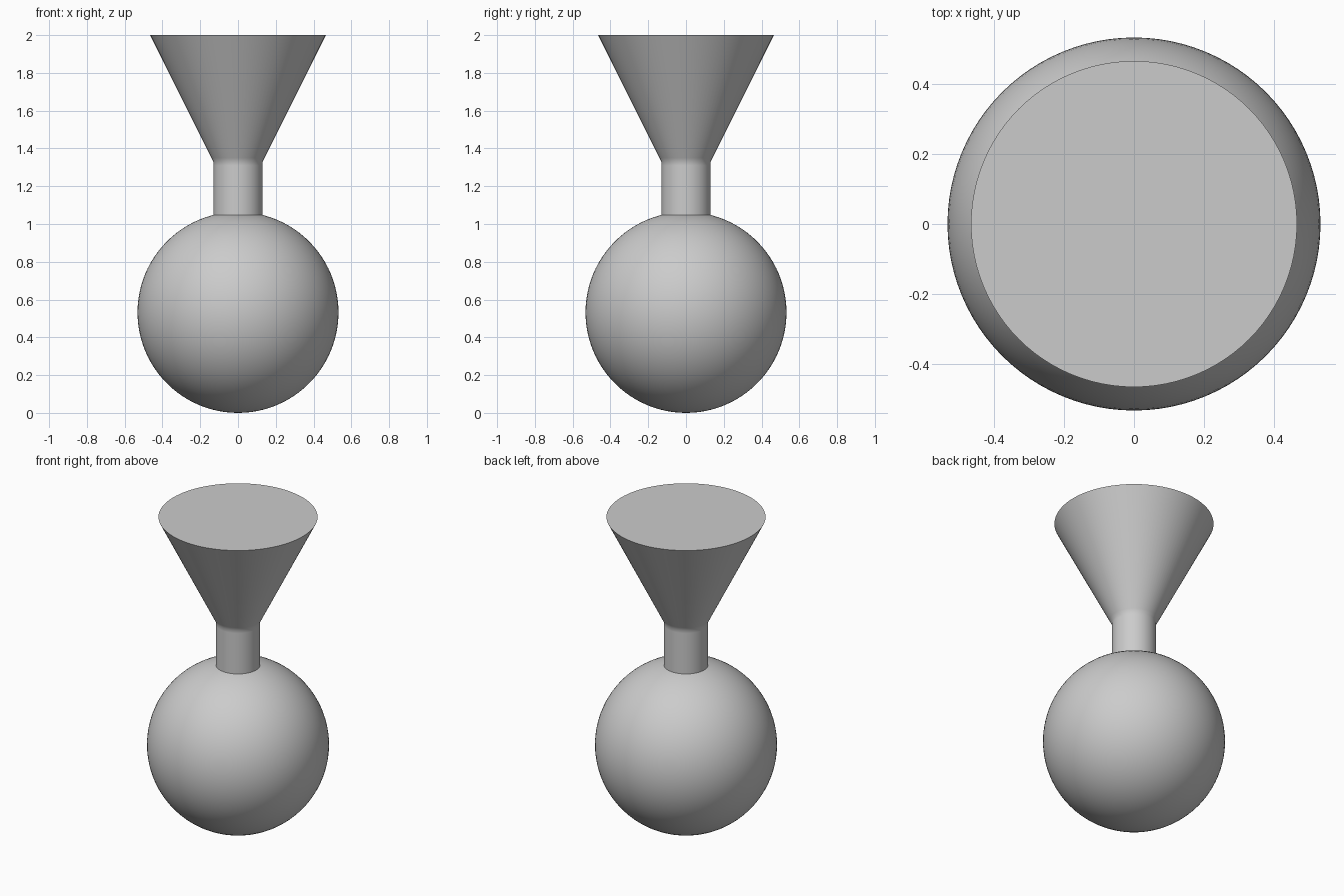
import bpy, bmesh, math

cube = bpy.data.objects.get("Cube")
if cube:
    bpy.data.objects.remove(cube, do_unlink=True)

SEGMENTS = 96
RADIUS = 0.532

# Single plain grey material
grey = bpy.data.materials.new("light_grey")
grey.use_nodes = True
colour = (0.6, 0.6, 0.6, 1)
grey.diffuse_color = colour
grey.node_tree.nodes["Principled BSDF"].inputs["Base Color"].default_value = colour


def finish(obj, name):
    obj.name = obj.data.name = name
    obj.data.materials.append(grey)
    bpy.ops.object.select_all(action="DESELECT")
    obj.select_set(True)
    bpy.context.view_layer.objects.active = obj
    bpy.ops.object.shade_smooth_by_angle(angle=math.radians(30))


def lathe(name, profile):
    """Revolve (radius, height) points about z and cap both ends."""
    bm = bmesh.new()
    rings = []
    for r, z in profile:
        angles = [math.tau * i / SEGMENTS for i in range(SEGMENTS)]
        rings.append([bm.verts.new((r * math.cos(a), r * math.sin(a), z)) for a in angles])
    for low, high in zip(rings, rings[1:]):
        for i in range(SEGMENTS):
            j = (i + 1) % SEGMENTS
            bm.faces.new((low[i], low[j], high[j], high[i]))
    bm.faces.new(rings[0][::-1])
    bm.faces.new(rings[-1])
    mesh = bpy.data.meshes.new(name)
    bm.to_mesh(mesh)
    bm.free()
    obj = bpy.data.objects.new(name, mesh)
    bpy.context.collection.objects.link(obj)
    finish(obj, name)


# Round ball at the base
bpy.ops.mesh.primitive_uv_sphere_add(segments=SEGMENTS, ring_count=48,
                                     radius=RADIUS, location=(0, 0, RADIUS))
finish(bpy.context.object, "ball")

# Neck flaring into a flat-topped cone, its foot sunk into the ball
lathe("neck_and_flared_top", [(0.13, 1.0), (0.13, 1.31), (0.13, 1.33),
                              (0.14, 1.35), (0.465, 2.0)])
